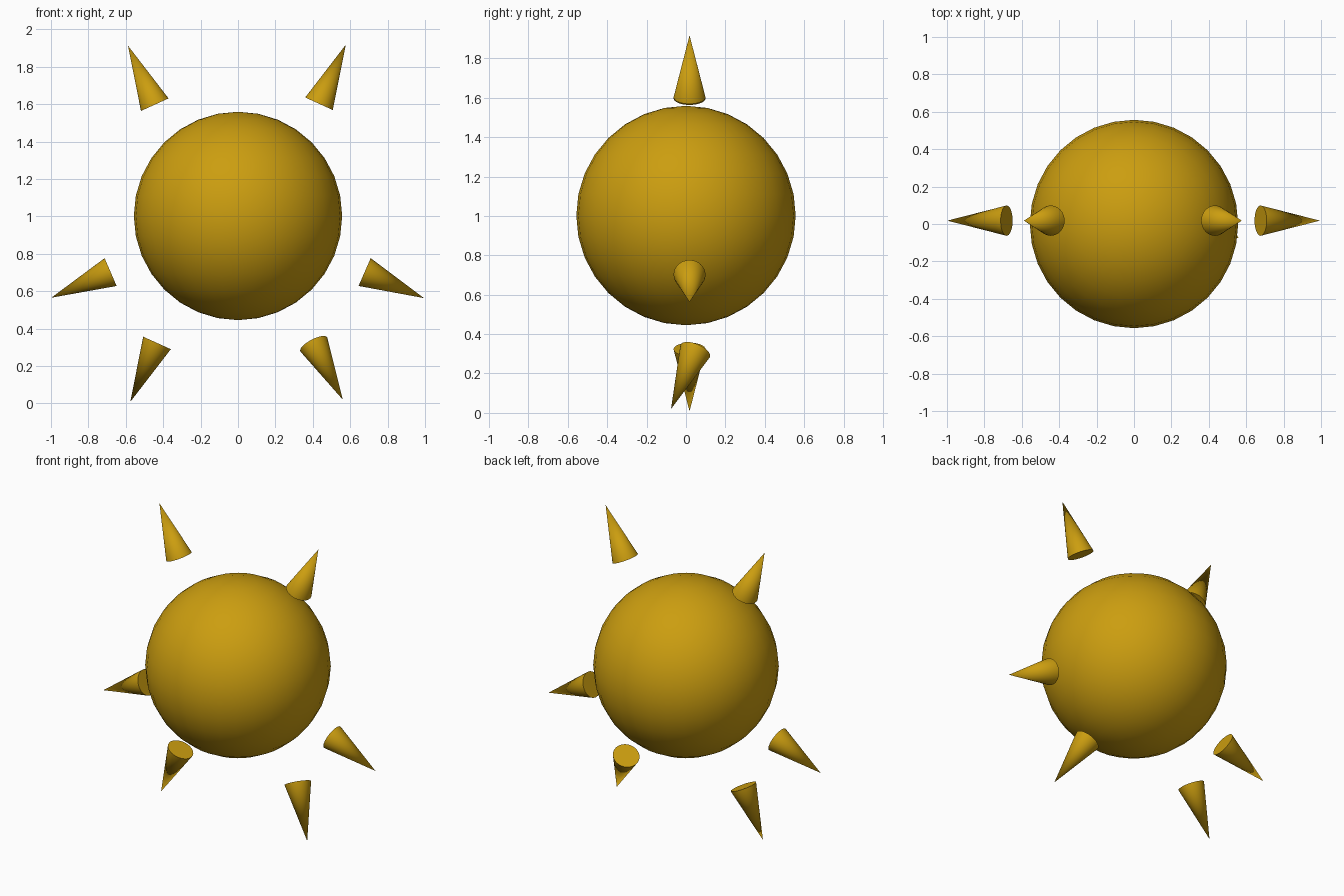
import bpy
import math
from mathutils import Vector

cube = bpy.data.objects.get("Cube")
if cube:
    bpy.data.objects.remove(cube, do_unlink=True)

# Single gold colour
gold = bpy.data.materials.new("gold")
gold.use_nodes = True
GOLD = (0.60, 0.34, 0.005, 1)
gold.diffuse_color = GOLD
gold.node_tree.nodes["Principled BSDF"].inputs["Base Color"].default_value = GOLD


def finish(name):
    obj = bpy.context.object
    obj.name = name
    obj.data.materials.append(gold)
    bpy.ops.object.shade_smooth_by_angle(angle=math.radians(40))
    return obj


def spike(name, base, tip, radius=0.081):
    """Cone whose base centre and tip are given."""
    base, tip = Vector(base), Vector(tip)
    axis = tip - base
    bpy.ops.mesh.primitive_cone_add(
        vertices=32, radius1=radius, radius2=0, depth=axis.length,
        location=(base + tip) / 2,
        rotation=axis.to_track_quat('Z', 'Y').to_euler())
    return finish(name)


# Central ball
bpy.ops.mesh.primitive_uv_sphere_add(
    segments=32, ring_count=16, radius=0.557, location=(0, 0, 1.002))
finish("ball")

# Spikes floating around the ball
Y = 0.018
spike("upper_right_spike", (-0.445, Y, 1.597), (-0.588, Y, 1.912))
spike("upper_left_spike", (0.433, Y, 1.602), (0.576, Y, 1.917))
spike("side_right_spike", (-0.681, Y, 0.702), (-0.998, Y, 0.565))
spike("side_left_spike", (0.677, Y, 0.702), (0.994, Y, 0.563))
spike("lower_right_spike", (-0.433, Y, 0.323), (-0.576, Y, 0.008))
# This one leans forward
spike("lower_left_spike", (0.405, 0.047, 0.315), (0.56, -0.076, 0.02))
